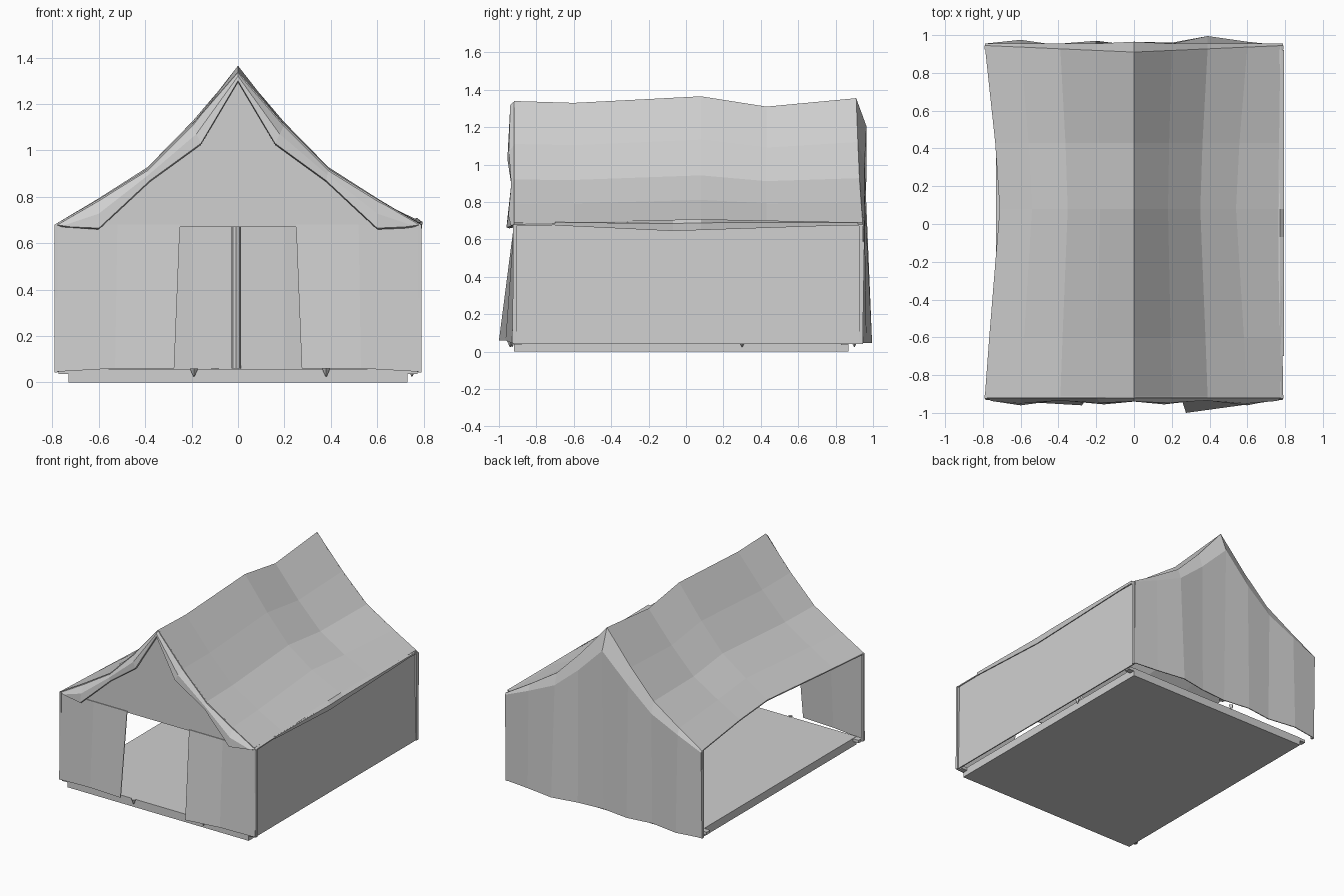
import bpy, bmesh
from mathutils import Vector

cube = bpy.data.objects.get("Cube")
if cube:
    bpy.data.objects.remove(cube, do_unlink=True)

GREY = (0.63, 0.63, 0.63, 1)
canvas = bpy.data.materials.new("canvas grey")
canvas.use_nodes = True
canvas.diffuse_color = GREY
canvas.node_tree.nodes["Principled BSDF"].inputs["Base Color"].default_value = GREY


def finish(name, bm):
    bmesh.ops.recalc_face_normals(bm, faces=bm.faces)
    mesh = bpy.data.meshes.new(name)
    bm.to_mesh(mesh)
    bm.free()
    mesh.materials.append(canvas)
    obj = bpy.data.objects.new(name, mesh)
    bpy.context.collection.objects.link(obj)
    return obj


def sheet(name, rows, offset):
    """Cloth sheet lofted through rows of points, thickened by an offset."""
    bm = bmesh.new()
    grid = [[bm.verts.new(p) for p in row] for row in rows]
    for a, b in zip(grid, grid[1:]):
        for i in range(len(a) - 1):
            bm.faces.new((a[i], a[i + 1], b[i + 1], b[i]))
    ext = bmesh.ops.extrude_face_region(bm, geom=bm.faces[:], use_keep_orig=True)
    moved = [g for g in ext["geom"] if isinstance(g, bmesh.types.BMVert)]
    bmesh.ops.translate(bm, verts=moved, vec=Vector(offset))
    return finish(name, bm)


def box(name, low, high):
    bm = bmesh.new()
    bmesh.ops.create_cube(bm, size=1)
    for v in bm.verts:
        v.co = [l if c < 0 else h for c, l, h in zip(v.co, low, high)]
    return finish(name, bm)


def cone(name, at, r1, r2, depth, sides):
    bm = bmesh.new()
    bmesh.ops.create_cone(bm, cap_ends=True, segments=sides, radius1=r1, radius2=r2, depth=depth)
    bmesh.ops.translate(bm, verts=bm.verts, vec=Vector(at))
    return finish(name, bm)


EAVE = 0.79
half = [(0, 1.34), (0.2, 1.11), (0.39, 0.92), (0.6, 0.79), (EAVE, 0.68)]
profile = [(-x, z) for x, z in half[:0:-1]] + half

# Sagging roof: station y, ridge lift, pinch towards the ridge
roof_rows = []
for y, lift, pinch in [(-0.92, 0, 0), (-0.6, -0.01, 0.03), (0.08, 0.025, 0.1),
                       (0.43, -0.03, 0.07), (0.91, 0.015, 0)]:
    row = []
    for x, z in profile:
        edge = abs(x) / EAVE
        squeeze = pinch * (0.2 if x == EAVE else 1)
        py = y + (0.035 * edge if y > 0.9 else 0)
        row.append((x * (1 - squeeze), py, z + lift * (1 - edge) + 0.2 * pinch * edge))
    roof_rows.append(row)
sheet("roof", roof_rows, (0, 0, -0.008))

# Front gable above the doorway
sheet("front_gable", [[(x, -0.915, z - 0.005) for x, z in profile],
                      [(x, -0.915, 0.67) for x, z in profile]], (0, 0.006, 0))

# Front panels either side of the doorway, one swung further out
for name, side, swing in [("front_panel_left", 1, -1.0), ("front_panel_right", -1, -0.96)]:
    sheet(name, [[(side * 0.25, -0.92, 0.68), (side * 0.52, -0.92, 0.68), (side * 0.785, -0.92, 0.68)],
                 [(side * 0.275, swing, 0.06), (side * 0.53, swing / 2 - 0.465, 0.06),
                  (side * 0.79, -0.93, 0.045)]], (0, 0.006, 0))

# Draped trim under the front roof edge
drape = [(0, -0.94, 1.3), (0.16, -0.955, 1.03), (0.38, -0.93, 0.87),
         (0.6, -0.96, 0.665), (0.72, -0.935, 0.67)]
inner = [(-x, y, z) for x, y, z in drape[:0:-1]] + drape
outer = [(x, -0.915, z) for x, z in profile]
middle = [tuple((Vector(a) + Vector(b)) / 2 + Vector((0, -0.012, 0))) for a, b in zip(inner, outer)]
sheet("front_trim", [outer, middle, inner], (0, 0.015, -0.006))

# Back wall with loose folds
folds = [0.945, 0.975, 0.945, 0.97, 0.945, 0.96, 0.995, 0.965, 0.945]
top = roof_rows[-1]
upper = [(x, 0.965 if x == 0 else 0.955, z - 0.14 * (1 - abs(x) / EAVE) - 0.01) for x, y, z in top]
hem = [(x, f, 0.045) for (x, y, z), f in zip(top, folds)]
sheet("back_wall", [top, upper, hem], (0, -0.006, 0))

# Closed side wall; the opposite side stays open
sheet("left_wall", [[(0.775, y, 0.69) for y in (-0.92, 0, 0.94)],
                    [(0.785, y, 0.042) for y in (-0.92, 0, 0.94)]], (-0.008, 0, 0))

# Loose flap along the closed eave
flap = [(-0.7, 0.69, 0.675), (-0.07, 0.705, 0.645), (0.08, 0.708, 0.65), (0.92, 0.685, 0.678)]
sheet("left_eave_flap", [[(0.772, y, a) for y, a, b in flap],
                         [(0.795, y, (a + b) / 2 + 0.01) for y, a, b in flap],
                         [(0.79, y, b) for y, a, b in flap]], (-0.006, 0, 0))

# Floor slab, back post and corner pieces
box("floor", (-0.73, -0.92, 0), (0.73, 0.87, 0.058))
cone("back_post", (-0.008, 0.915, 0.66), 0.02, 0.02, 1.2, 8)
for sx, side in [(-1, "right"), (1, "left")]:
    for y, end in [(-0.915, "front"), (0.935, "back")]:
        box(f"{end}_{side}_corner", (sx * 0.785 - 0.007, y - 0.01, 0.042),
            (sx * 0.785 + 0.007, y + 0.01, 0.68))
        fy = -0.9 if y < 0 else 0.85
        box(f"{end}_{side}_foot", (sx * 0.745 - 0.03, fy - 0.02, 0.035),
            (sx * 0.745 + 0.03, fy + 0.02, 0.056))

# Small pegs around the hem
for i, (x, y) in enumerate([(-0.19, -0.93), (0.38, -0.94), (0.75, 0.3), (-0.1, 0.9)]):
    cone(f"peg_{i + 1}", (x, y, 0.043), 0.003, 0.018, 0.034, 4)
